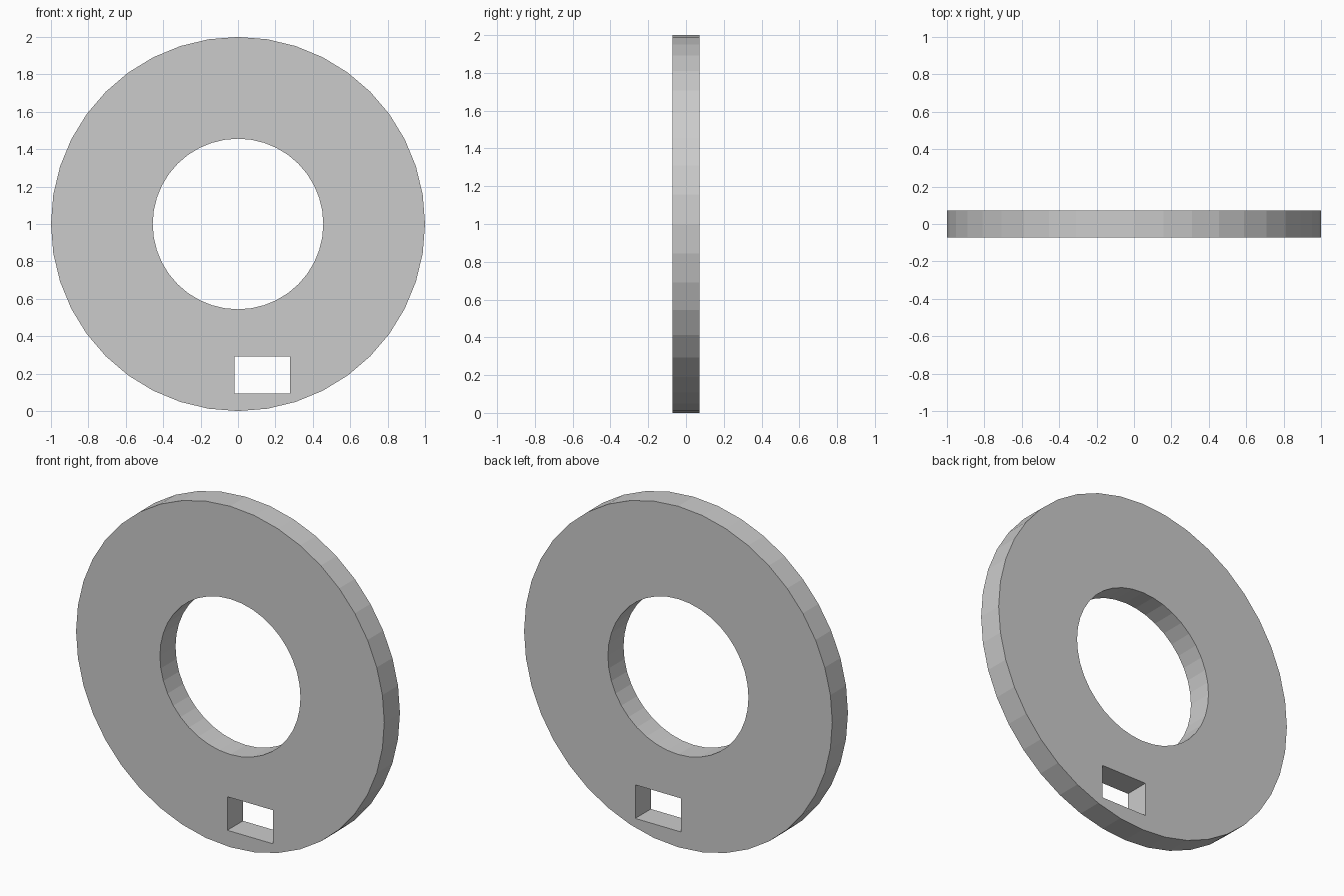
import bpy, bmesh
from math import cos, sin, pi

if "Cube" in bpy.data.objects:
    bpy.data.objects.remove(bpy.data.objects["Cube"])

SIDES, HALF = 40, 0.0725
R_OUT, R_IN, CENTRE_Z = 1.0, 0.456, 1.0

# Flat ring: rectangular section swept around the y axis
bm = bmesh.new()
section = [(R_OUT, -HALF), (R_OUT, HALF), (R_IN, HALF), (R_IN, -HALF)]
rings = [[bm.verts.new((r * cos(a), y, CENTRE_Z + r * sin(a))) for r, y in section]
         for a in (2 * pi * i / SIDES for i in range(SIDES))]
for i in range(SIDES):
    a, b = rings[i], rings[(i + 1) % SIDES]
    for j in range(4):
        k = (j + 1) % 4
        bm.faces.new((a[j], a[k], b[k], b[j]))
bmesh.ops.recalc_face_normals(bm, faces=bm.faces)
mesh = bpy.data.meshes.new("ring_plate")
bm.to_mesh(mesh)
bm.free()
ring = bpy.data.objects.new("ring_plate", mesh)
bpy.context.collection.objects.link(ring)

# Rectangular slot through the lower part of the ring
bpy.ops.mesh.primitive_cube_add(size=1, location=(0.13, 0, 0.193))
cutter = bpy.context.object
cutter.name = "slot_cutter"
cutter.scale = (0.297, 0.5, 0.197)
cutter.hide_render = True
cutter.display_type = 'WIRE'

# Cut and bake the slot
cut = ring.modifiers.new("slot", 'BOOLEAN')
cut.operation = 'DIFFERENCE'
cut.solver = 'EXACT'
cut.object = cutter
bpy.context.view_layer.objects.active = ring
bpy.ops.object.modifier_apply(modifier="slot")
bpy.data.objects.remove(cutter)
